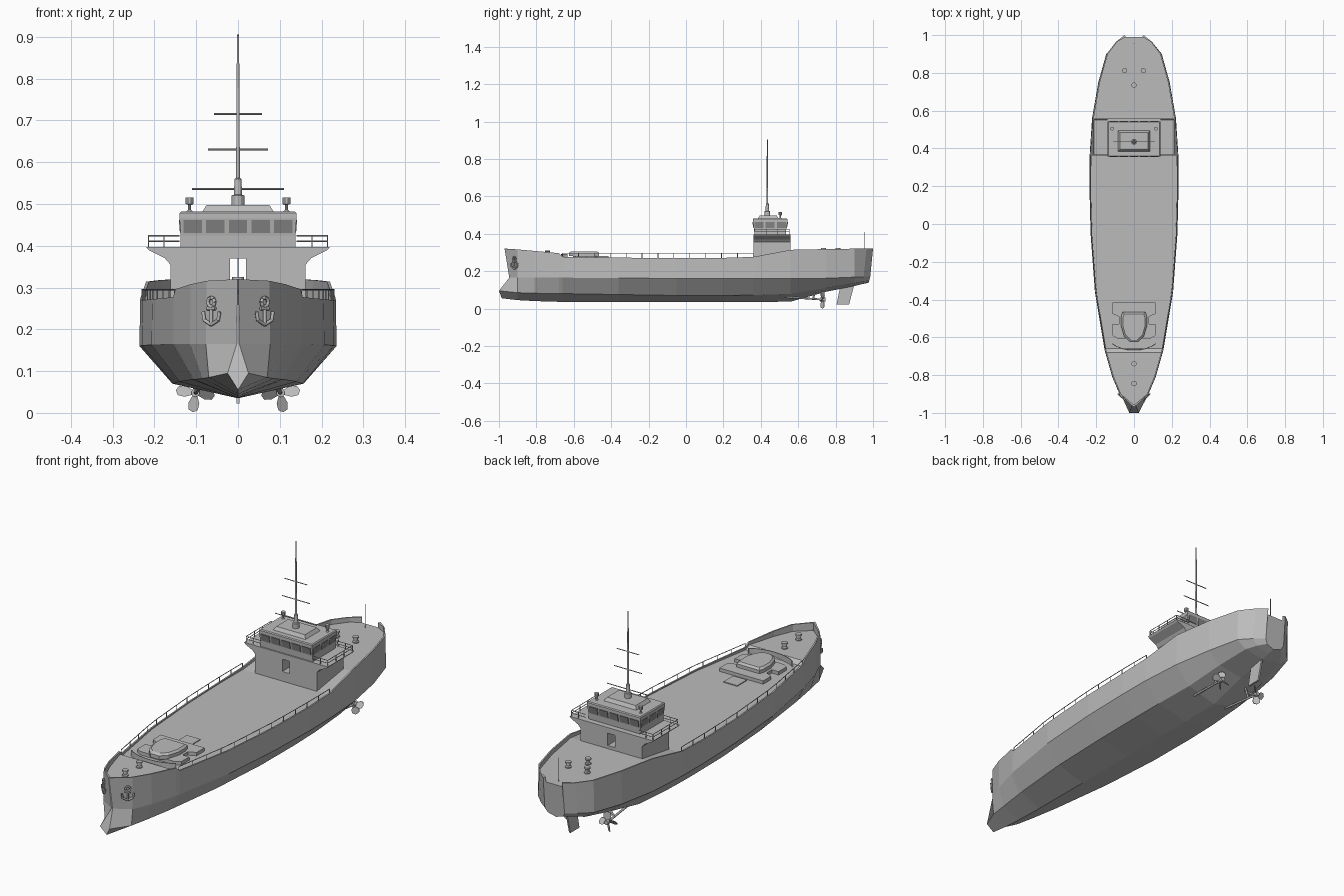
import bpy, bmesh, math
from mathutils import Vector

if "Cube" in bpy.data.objects:
    bpy.data.objects.remove(bpy.data.objects["Cube"])


def material(name, value):
    mat = bpy.data.materials.new(name)
    mat.use_nodes = True
    color = (value, value, value, 1)
    mat.diffuse_color = color
    mat.node_tree.nodes["Principled BSDF"].inputs["Base Color"].default_value = color
    return mat


GREY = material("hull grey", 0.5)
DARK = material("window grey", 0.24)


def finish(name, bm, mat=GREY, smooth=False):
    bmesh.ops.recalc_face_normals(bm, faces=bm.faces)
    mesh = bpy.data.meshes.new(name)
    bm.to_mesh(mesh)
    bm.free()
    mesh.materials.append(mat)
    ob = bpy.data.objects.new(name, mesh)
    bpy.context.collection.objects.link(ob)
    for p in mesh.polygons:
        p.use_smooth = smooth and len(p.vertices) == 4
    return ob


def loft(name, rings, mat=GREY):
    """Skin closed rings of equal length and cap both ends."""
    bm = bmesh.new()
    loops = [[bm.verts.new(p) for p in ring] for ring in rings]
    n = len(loops[0])
    for a, b in zip(loops, loops[1:]):
        for i in range(n):
            bm.faces.new((a[i], a[(i + 1) % n], b[(i + 1) % n], b[i]))
    bm.faces.new(loops[0])
    bm.faces.new(loops[-1])
    bmesh.ops.remove_doubles(bm, verts=bm.verts, dist=0.0005)
    return finish(name, bm, mat)


def rect(x0, x1, y0, y1, z):
    return [(x0, y0, z), (x1, y0, z), (x1, y1, z), (x0, y1, z)]


def box(name, x0, x1, y0, y1, z0, z1, mat=GREY):
    return loft(name, [rect(x0, x1, y0, y1, z0), rect(x0, x1, y0, y1, z1)], mat)


def slab(name, outline, z0, z1, top_scale=1.0):
    cy = sum(p[1] for p in outline) / len(outline)
    top = [(x * top_scale, cy + (y - cy) * top_scale, z1) for x, y in outline]
    return loft(name, [[(x, y, z0) for x, y in outline], top])


def rods(name, segments, radius, sides=6):
    """Straight round bars joined in one object."""
    bm = bmesh.new()
    for p, q in segments:
        p, q = Vector(p), Vector(q)
        made = bmesh.ops.create_cone(bm, cap_ends=True, segments=sides, radius1=radius,
                                     radius2=radius, depth=(q - p).length)["verts"]
        turn = (q - p).to_track_quat("Z", "Y")
        for v in made:
            v.co = turn @ v.co + (p + q) / 2
    return finish(name, bm, smooth=True)


def lathe(name, profile, x, y, sides=12):
    rings = [[(x + r * math.cos(math.tau * i / sides), y + r * math.sin(math.tau * i / sides), z)
              for i in range(sides)] for r, z in profile]
    return loft(name, rings)


# Hull stations: y, half width, rim z, chine z, bilge half width, bilge z, keel z
STATIONS = [
    (-.97, .001, .32, .165, .025, .095, .055), (-.9, .075, .316, .165, .07, .085, .045),
    (-.81, .113, .308, .165, .085, .082, .04), (-.68, .15, .296, .165, .105, .08, .036),
    (-.66, .155, .277, .165, .108, .08, .036), (-.36, .205, .272, .163, .14, .075, .035),
    (-.05, .228, .27, .161, .155, .07, .035), (.2, .234, .271, .16, .157, .07, .035),
    (.36, .233, .276, .16, .155, .072, .035), (.56, .22, .314, .16, .145, .078, .037),
    (.75, .187, .318, .162, .125, .11, .09), (.9, .145, .32, .168, .1, .135, .12),
    (.965, .095, .32, .17, .07, .145, .13), (1.0, .05, .32, .17, .04, .15, .137)]


def deck_z(y):
    return .283 if y < -.67 else .297 if y > .5 else .266


def width_at(y):
    for a, b in zip(STATIONS, STATIONS[1:]):
        if a[0] <= y <= b[0]:
            return a[1] + (b[1] - a[1]) * (y - a[0]) / (b[0] - a[0])


rings = []
for y, w, rim, chine, bw, bz, keel in STATIONS:
    dc, db, dk = (.025, -.03, -.015) if y < -.95 else (-.015, -.02, -.025) if y > .95 else (0, 0, 0)
    inner, inset = max(w - .007, 0), .012 if y < -.95 else -.01 if y > .98 else 0
    half = [(bw, y + db, bz), (w + .002, y + dc, chine), (w, y, rim),
            (inner, y + inset, rim), (inner, y + inset, deck_z(y))]
    rings.append([(0, y + dk, keel)] + half + [(-a, b, c) for a, b, c in reversed(half)])
loft("hull", rings)

# Deckhouse halves with flared bridge wings around an open passage
flare = [(.019, .262), (.162, .262), (.162, .355), (.175, .37), (.213, .389), (.22, .397), (.019, .397)]
for s, side in ((1, "left"), (-1, "right")):
    loft("deckhouse_" + side, [[(s * x, y, z) for x, z in flare] for y in (.36, .56)])
box("passage_sill", -.019, .019, .36, .56, .262, .312)
box("passage_lintel", -.019, .019, .36, .56, .37, .397)

# Bridge, roof and mast plinth
loft("bridge", [rect(-.137, .137, .366, .534, .397), rect(-.137, .137, .364, .536, .425),
                rect(-.14, .14, .357, .543, .465), rect(-.14, .14, .357, .543, .478),
                rect(-.136, .136, .361, .539, .482)])
loft("roof_plinth", [rect(-.085, .085, .385, .495, .482), rect(-.075, .075, .395, .485, .498)])
for i in range(5):
    x = (i - 2) * .054
    for name, s in (("front_window", -1), ("back_window", 1)):
        y0, y1 = .45 + s * .088, .45 + s * .0935
        loft(name, [rect(x - .022, x + .022, y0 - .002, y0 + .002, .43),
                    rect(x - .022, x + .022, y1 - .002, y1 + .002, .462)], DARK)
for s in (-1, 1):
    for y in (.39, .45, .51):
        a, b = s * .137, s * .1395
        loft("side_window", [rect(a - .002, a + .002, y - .024, y + .024, .43),
                             rect(b - .002, b + .002, y - .024, y + .024, .462)], DARK)

# Mast with yards
lathe("mast", [(.015, .497), (.015, .52), (.01, .522), (.008, .56), (.0045, .562),
               (.0035, .8), (.002, .906)], 0, .435)
rods("mast_yards", [((-w, .435, z), (w, .435, z)) for w, z in ((.11, .536), (.072, .63), (.058, .715))], .0022)
rods("stern_staff", [((0, .955, .295), (0, .955, .41))], .0018)
for s in (-1, 1):
    lathe("searchlight", [(.008, .481), (.004, .486), (.004, .498), (.01, .5), (.01, .515)], s * .116, .505, 10)

# Railings on the bridge wings
bars = []
for s in (-1, 1):
    path = [(s * .14, .367), (s * .214, .367), (s * .214, .553), (s * .14, .553)]
    for (ax, ay), (bx, by) in zip(path, path[1:]):
        bars += [((ax, ay, z), (bx, by, z)) for z in (.411, .424)]
    for x, y in path[1:3] + [(s * .177, .367), (s * .177, .553), (s * .214, .43), (s * .214, .49)]:
        bars.append(((x, y, .396), (x, y, .424)))
rods("wing_railing", bars, .0016)

# Railings along the main deck
bars = []
ys = [-.66 + i * .085 for i in range(13)]
for s in (-1, 1):
    pts = [(s * (width_at(y) - .004), y) for y in ys]
    bars += [((x, y, .265), (x, y, .295)) for x, y in pts]
    bars += [((*a, .295), (*b, .295)) for a, b in zip(pts, pts[1:])]
rods("deck_railing", bars, .0018)

# Foredeck platform, rounded hatch, flat hatch and curved breakwater
edge = [(.115, -.415), (.115, -.475), (.08, -.49), (.08, -.53), (.115, -.53), (.115, -.59), (.09, -.605)]
slab("platform", edge + [(-x, y) for x, y in reversed(edge)], .262, .282)
dome = [(.06, -.465), (.068, -.49), (.068, -.54), (.052, -.595), (.022, -.625)]
dome += [(-x, y) for x, y in reversed(dome)]
slab("round_hatch_base", dome, .28, .298)
slab("round_hatch_lid", dome, .298, .306, .86)
box("flat_hatch", -.036, .036, -.405, -.333, .262, .27)
arc = [math.radians(a) for a in range(-60, 61, 15)]
wall = [[(r * math.sin(a) * .13, -.6 - r * math.cos(a) * .065, z)
         for r, z in ((1, .262), (1.05, .262), (1.05, .292), (1, .292))] for a in arc]
loft("breakwater", wall)

# Bollards
for x, y in ((0, -.74), (0, -.845), (0, .735), (.05, .812), (-.05, .812)):
    z = deck_z(y)
    lathe("bollard", [(.014, z - .002), (.014, z + .005), (.009, z + .008), (.009, z + .018),
                      (.014, z + .021), (.014, z + .028)], x, y)

# Anchors lying against the bow plating
for s in (-1, 1):
    def on_bow(u, z):
        return (s * (.064 + u * .75), -.918 + u * .66, z)
    ring = [on_bow(.011 * math.cos(t * math.tau / 8), .265 + .011 * math.sin(t * math.tau / 8)) for t in range(9)]
    arm = [on_bow(u, z) for u, z in ((-.026, .242), (-.022, .222), (0, .211), (.022, .222), (.026, .242))]
    parts = list(zip(ring, ring[1:])) + list(zip(arm, arm[1:]))
    parts += [(on_bow(0, .256), on_bow(0, .211)), (on_bow(-.013, .25), on_bow(.013, .25))]
    rods("anchor", parts, .0045)

# Rudder, propeller shafts and four-bladed propellers
blade = [(.805, .022), (.872, .022), (.9, .13), (.825, .12)]
loft("rudder", [[(x, y, z) for y, z in blade] for x in (-.004, .004)])
for s in (-1, 1):
    hub = Vector((s * .102, .73, .048))
    rods("propeller_shaft", [((s * .09, .53, .062), hub)], .005, 8)
    rods("shaft_strut", [(hub + Vector((0, -.05, 0)), (s * .07, .69, .105))], .005)
    rods("propeller_hub", [(hub + Vector((0, -.014, 0)), hub + Vector((0, .016, 0)))], .01, 10)
    for k in range(4):
        a = math.radians(8 + 90 * k) * s
        out, across = Vector((math.cos(a), 0, math.sin(a))), Vector((-math.sin(a), 0, math.cos(a)))
        shape = [(.005, -.005), (.025, -.013), (.041, -.011), (.047, 0), (.041, .011), (.025, .013), (.005, .005)]
        loft("propeller_blade", [[hub + out * r + across * t + Vector((0, t * .8 * s + d, 0)) for r, t in shape]
                                 for d in (-.0015, .0015)])
